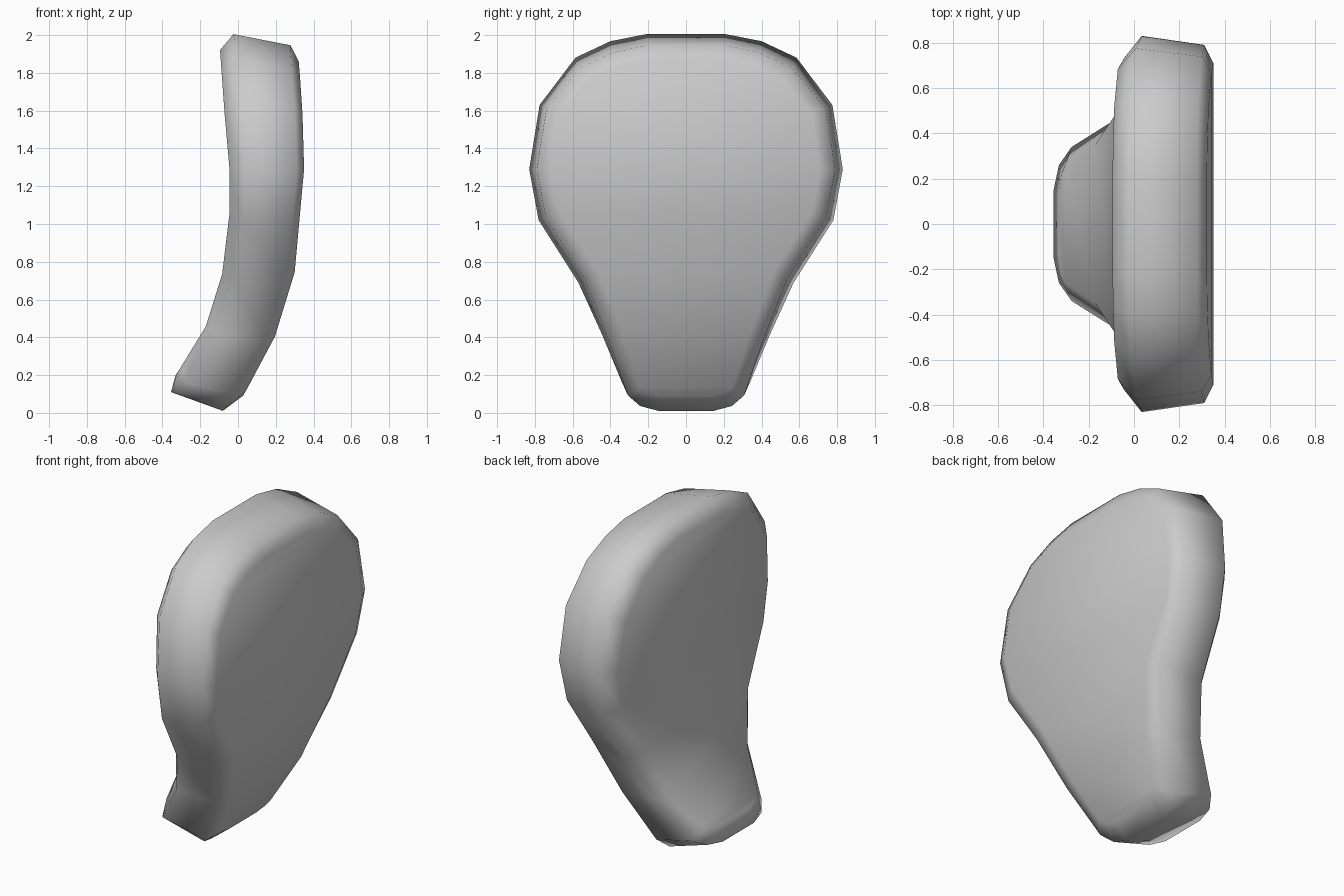
import bpy, bmesh
from mathutils import Vector

if "Cube" in bpy.data.objects:
    bpy.data.objects.remove(bpy.data.objects["Cube"])

# Side profile of the bent slab: u, back (x, z), front (x, z)
PROFILE = [
    (0.00, (-0.422, 0.152), (-0.086, -0.058)),
    (0.10, (-0.33, 0.20), (0.015, 0.07)),
    (0.36, (-0.18, 0.43), (0.18, 0.36)),
    (0.69, (-0.09, 0.69), (0.295, 0.69)),
    (1.02, (-0.045, 1.02), (0.325, 1.02)),
    (1.29, (-0.045, 1.29), (0.35, 1.29)),
    (1.63, (-0.075, 1.63), (0.34, 1.63)),
    (1.90, (-0.095, 1.92), (0.32, 1.88)),
    (2.00, (-0.11, 2.01), (0.32, 1.985)),
]
# Half outline, bottom to top: half width, u
HALF = [(0.15, 0), (0.26, 0.025), (0.34, 0.085), (0.445, 0.36), (0.57, 0.69),
        (0.78, 1.02), (0.83, 1.29), (0.775, 1.63), (0.585, 1.87),
        (0.40, 1.96), (0.21, 2.0)]
# Rings from back face to front face: depth t, inward offset
RINGS = [(0.0, 0.10), (0.2, 0.0), (0.9, 0.04), (1.0, 0.12)]


def bend(u, t):
    """Point (x, z) on the bent slab at height u and depth t."""
    for (u0, b0, f0), (u1, b1, f1) in zip(PROFILE, PROFILE[1:]):
        if u <= u1 + 1e-6:
            break
    k = (u - u0) / (u1 - u0)
    back = Vector(b0).lerp(Vector(b1), k)
    front = Vector(f0).lerp(Vector(f1), k)
    return back.lerp(front, t)


def inset(loop, d):
    """Move a counter-clockwise outline inward by d."""
    out = []
    n = len(loop)
    for i in range(n):
        a = (loop[i] - loop[i - 1]).normalized()
        b = (loop[(i + 1) % n] - loop[i]).normalized()
        tan = (a + b).normalized()
        out.append(loop[i] + Vector((-tan.y, tan.x)) * d)
    return out


outline = [Vector(p) for p in HALF] + [Vector((-y, u)) for y, u in reversed(HALF)]
n = len(outline)
bm = bmesh.new()
rings = []
for t, d in RINGS:
    ring = []
    for p in inset(outline, d):
        q = bend(p.y, t)
        ring.append(bm.verts.new((q.x, p.x, q.y)))
    rings.append(ring)

# Rim and bevels
for a, b in zip(rings, rings[1:]):
    for i in range(n):
        j = (i + 1) % n
        bm.faces.new((a[i], a[j], b[j], b[i]))
# Back and front faces as strips across the width
for ring in (rings[0], rings[-1]):
    for i in range(n // 2 - 1):
        bm.faces.new((ring[i], ring[i + 1], ring[n - 2 - i], ring[n - 1 - i]))
bmesh.ops.recalc_face_normals(bm, faces=bm.faces)
for f in bm.faces:
    f.smooth = True

mesh = bpy.data.meshes.new("curved_panel")
bm.to_mesh(mesh)
bm.free()
obj = bpy.data.objects.new("curved_panel", mesh)
bpy.context.collection.objects.link(obj)
